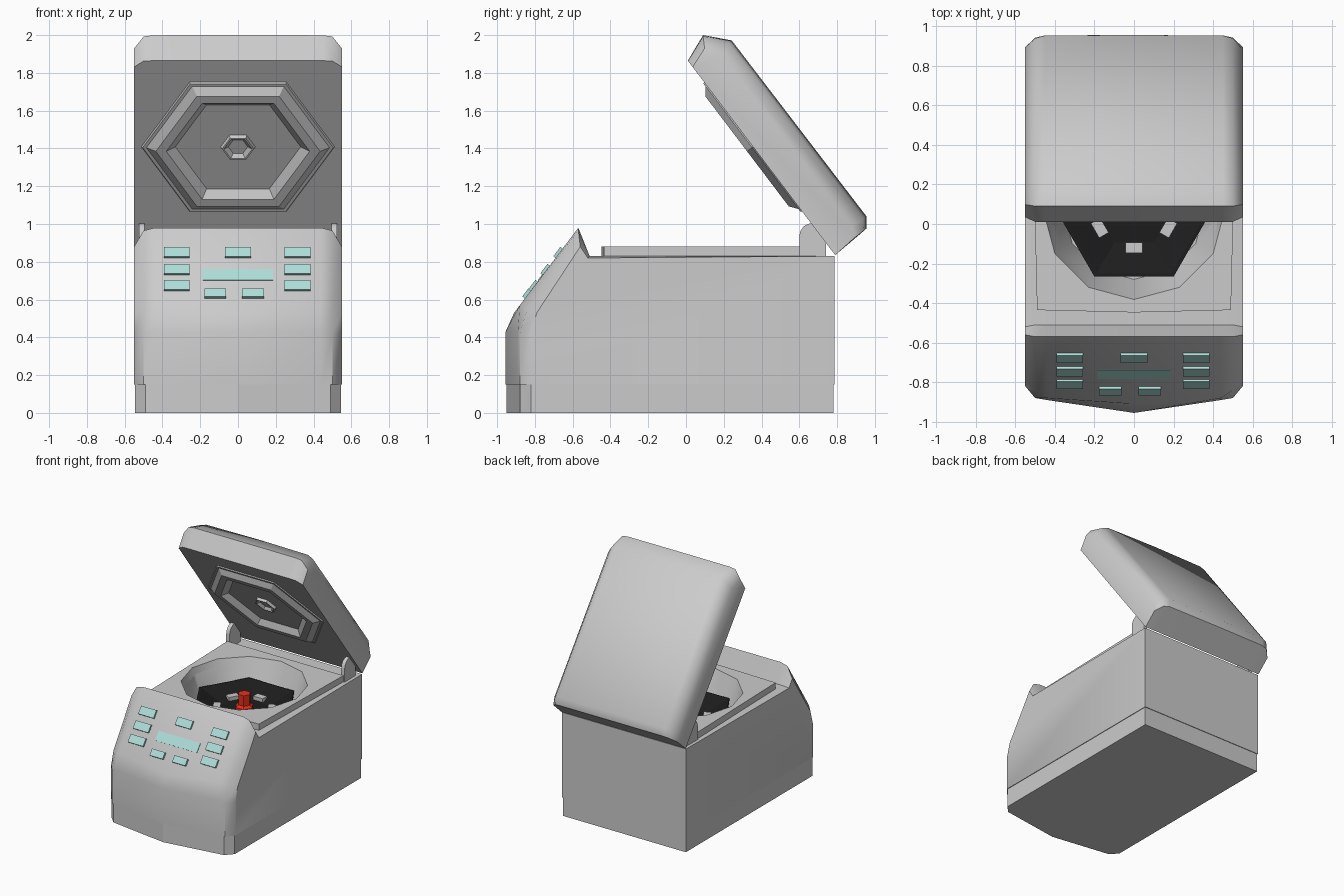
import bpy, bmesh, math
from mathutils import Vector

if "Cube" in bpy.data.objects:
    bpy.data.objects.remove(bpy.data.objects["Cube"])


def material(name, rgb):
    m = bpy.data.materials.new(name)
    m.diffuse_color = (*rgb, 1)
    m.use_nodes = True
    m.node_tree.nodes["Principled BSDF"].inputs["Base Color"].default_value = m.diffuse_color
    return m


BLACK = material("black_plastic", (0.012, 0.012, 0.012))
RED = material("red_plastic", (0.8, 0.03, 0.01))
TEAL = material("teal_keys", (0.42, 0.73, 0.69))


def loft(name, loops, mat=None, closed=False):
    """Skin equal-length loops of points; cap the ends or close into a ring."""
    bm = bmesh.new()
    rows = [[bm.verts.new(p) for p in loop] for loop in loops]
    n = len(rows[0])
    pairs = list(zip(rows, rows[1:])) + ([(rows[-1], rows[0])] if closed else [])
    for a, b in pairs:
        for i in range(n):
            j = (i + 1) % n
            bm.faces.new((a[i], a[j], b[j], b[i]))
    if not closed:
        bm.faces.new(rows[0])
        bm.faces.new(rows[-1])
    bmesh.ops.recalc_face_normals(bm, faces=bm.faces)
    me = bpy.data.meshes.new(name)
    bm.to_mesh(me)
    bm.free()
    ob = bpy.data.objects.new(name, me)
    bpy.context.collection.objects.link(ob)
    if mat:
        me.materials.append(mat)
    return ob


def activate(ob):
    bpy.ops.object.select_all(action='DESELECT')
    ob.select_set(True)
    bpy.context.view_layer.objects.active = ob


def smooth(ob, deg=35):
    activate(ob)
    bpy.ops.object.shade_smooth_by_angle(angle=math.radians(deg))


def mirrored(stations):
    """Stations run from x = 0 outwards; add the negative half."""
    return [(-x, p) for x, p in reversed(stations[1:])] + stations


def prism(name, outline, z0, z1):
    return loft(name, [[(x, y, z) for x, y in outline] for z in (z0, z1)])


def ngon(n, r, z, cy=0.08):
    return [(r * math.cos(math.tau * i / n), cy + r * math.sin(math.tau * i / n), z)
            for i in range(n)]


def box(name, loc, size, rot=(0, 0, 0), mat=None):
    bpy.ops.mesh.primitive_cube_add(size=1, location=loc, rotation=rot)
    ob = bpy.context.object
    ob.name = name
    ob.scale = size
    if mat:
        ob.data.materials.append(mat)
    return ob


# Housing: side profiles lofted across the width
tail = [(0.785, 0.83), (0.785, 0.15)]
stations = mirrored([
    (0, [(-0.955, 0.15), (-0.955, 0.43), (-0.91, 0.53), (-0.57, 0.98), (-0.51, 0.83)] + tail),
    (0.44, [(-0.89, 0.15), (-0.89, 0.43), (-0.88, 0.57), (-0.57, 0.98), (-0.51, 0.83)] + tail),
    (0.50, [(-0.88, 0.15), (-0.88, 0.42), (-0.84, 0.55), (-0.57, 0.965), (-0.51, 0.83)] + tail),
    (0.55, [(-0.82, 0.15), (-0.82, 0.42), (-0.79, 0.53), (-0.56, 0.88), (-0.52, 0.82)] + tail),
])
housing = loft("housing", [[(x, y, z) for y, z in p] for x, p in stations])

# Base plinth
half = [(0.49, -0.878), (0.545, -0.82), (0.545, 0.78)]
prism("base_plinth", [(0, -0.95)] + half + [(-x, y) for x, y in reversed(half)], 0, 0.155)

# Raised deck around the bowl
deck = prism("deck_rim", [(-0.515, 0.6), (-0.49, -0.435), (0, -0.447), (0.49, -0.435),
                          (0.515, 0.6)], 0.825, 0.88)

# Bowl cut through deck and housing
cutter = loft("bowl_cutter", [ngon(12, 0.36, 0.58), ngon(12, 0.465, 0.89)])
cutter.hide_render = True
for ob in (housing, deck):
    mod = ob.modifiers.new("bowl", 'BOOLEAN')
    mod.operation = 'DIFFERENCE'
    mod.solver = 'EXACT'
    mod.object = cutter
    activate(ob)
    bpy.ops.object.modifier_apply(modifier=mod.name)
bpy.data.objects.remove(cutter)
smooth(housing, 40)
smooth(deck)

# Rotor dish, tube slots and central knob
loft("rotor", [ngon(6, r, z) for r, z in
               [(0.38, 0.60), (0.40, 0.74), (0.38, 0.74), (0.2, 0.66), (0.05, 0.66)]], BLACK)
for i in range(6):
    a = math.radians(30 + 60 * i)
    box("tube_slot", (0.2 * math.cos(a), 0.08 + 0.2 * math.sin(a), 0.685),
        (0.055, 0.085, 0.03), (0, 0, a))
loft("rotor_knob", [ngon(6, r, z) for r, z in
                    [(0.07, 0.65), (0.07, 0.70), (0.048, 0.715), (0.048, 0.80)]], RED)

# Control panel keys and display on the sloped face
slope = math.atan2(0.45, 0.34)


def panel_box(name, x, z, w, h, t):
    y = -0.91 + (z - 0.53) * 0.34 / 0.45
    box(name, (x, y, z), (w, h / math.sin(slope), t), (slope, 0, 0), TEAL)


for x in (-0.325, 0.315):
    for z in (0.845, 0.755, 0.67):
        panel_box("key", x, z, 0.135, 0.05, 0.03)
panel_box("key", 0, 0.845, 0.135, 0.05, 0.03)
for x in (-0.12, 0.08):
    panel_box("key", x, 0.627, 0.115, 0.042, 0.035)
panel_box("display", 0, 0.73, 0.37, 0.06, 0.008)

# Lid frame: u runs up the lid from the hinge, h points out of its underside
U = Vector((0, -0.604, 0.797))
H = Vector((0, -0.797, -0.604))


def lid_pt(x, u, h):
    return Vector((x, 0.79, 0.835)) + U * u + H * h


lid_stations = mirrored([
    (0, [(0, 0), (0.012, -0.216), (0.064, -0.256), (1.237, -0.25), (1.351, -0.146), (1.292, 0)]),
    (0.45, [(0, 0), (0.012, -0.214), (0.064, -0.252), (1.237, -0.245), (1.35, -0.146), (1.292, 0)]),
    (0.50, [(0, 0), (0.012, -0.20), (0.064, -0.235), (1.23, -0.23), (1.345, -0.142), (1.29, 0)]),
    (0.55, [(0, 0), (0.012, -0.14), (0.07, -0.165), (1.2, -0.165), (1.29, -0.11), (1.25, 0)]),
])
lid = loft("lid", [[lid_pt(x, u, h) for u, h in p] for x, p in lid_stations])
smooth(lid, 42)


# Hexagonal ridges under the lid
def hex_ridge(name, section):
    loft(name, [[lid_pt(x, 0.72 + 0.97 * u, h) for x, u, _ in ngon(6, r, 0, 0)]
                for r, h in section], closed=True)


hex_ridge("lid_seal", [(0.52, -0.01), (0.505, 0.008), (0.485, 0.008), (0.435, 0.04),
                       (0.38, 0.04), (0.32, -0.01)])
hex_ridge("lid_centre_ring", [(0.095, -0.01), (0.085, 0.02), (0.075, 0.02), (0.04, -0.01)])

# Hinge ears
ear = [(0.74, 0.82)] + [(0.67 + 0.07 * math.cos(a), 0.935 + 0.07 * math.sin(a))
                        for a in [math.pi * i / 8 for i in range(9)]] + [(0.60, 0.82)]
for s in (-1, 1):
    smooth(loft("hinge_ear", [[(s * x, y, z) for y, z in ear] for x in (0.495, 0.525)]))
